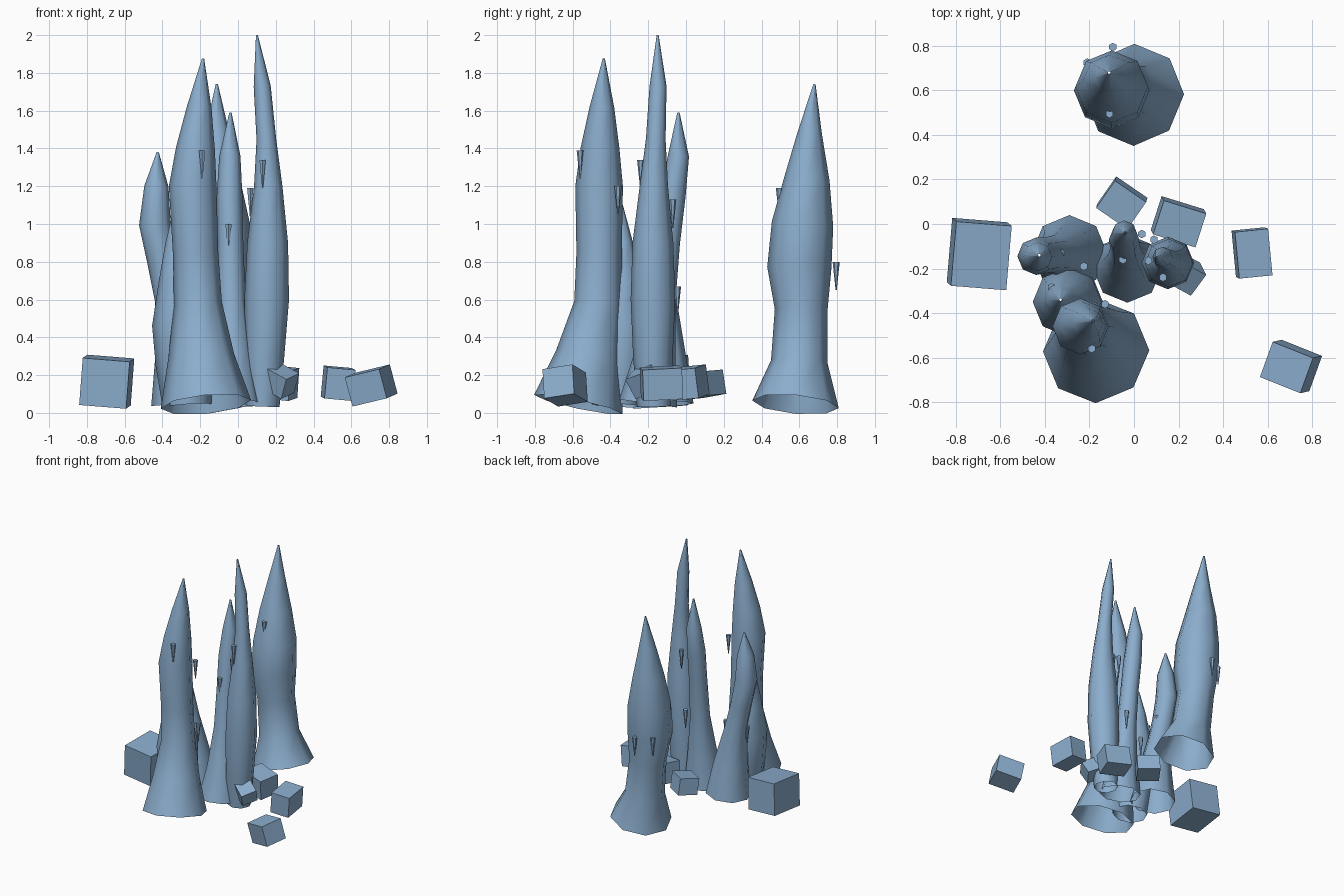
import bpy, bmesh, math
from mathutils import Vector, Euler

if "Cube" in bpy.data.objects:
    bpy.data.objects.remove(bpy.data.objects["Cube"])

stone = bpy.data.materials.new("blue_stone")
stone.diffuse_color = (0.26, 0.42, 0.61, 1)
stone.use_nodes = True
stone.node_tree.nodes["Principled BSDF"].inputs["Base Color"].default_value = stone.diffuse_color


def finish(name, bm, smooth=False):
    me = bpy.data.meshes.new(name)
    bm.to_mesh(me)
    bm.free()
    me.materials.append(stone)
    for p in me.polygons:
        p.use_smooth = smooth
    ob = bpy.data.objects.new(name, me)
    bpy.context.collection.objects.link(ob)
    return ob


def spire(name, rings, sides=8):
    """Hollow eight-sided tube through (z, x, y, radius) rings, square to its path."""
    bm = bmesh.new()
    pts = [Vector((x, y, z)) for z, x, y, r in rings]
    loops = []
    for i, c in enumerate(pts):
        t = (pts[min(i + 1, len(pts) - 1)] - pts[max(i - 1, 0)]).normalized()
        turn = Vector((0, 0, 1)).rotation_difference(t)
        loop = []
        for k in range(sides):
            a = 2 * math.pi * k / sides
            off = Vector((math.cos(a), math.sin(a), 0)) * rings[i][3]
            loop.append(bm.verts.new(c + turn @ off))
        loops.append(loop)
    for lo, hi in zip(loops, loops[1:]):
        for k in range(sides):
            n = (k + 1) % sides
            bm.faces.new((lo[k], lo[n], hi[n], hi[k]))
    return finish(name, bm, True)


def thorn(name, x, y, top, length=0.15):
    """Small cone hanging point down."""
    bm = bmesh.new()
    bmesh.ops.create_cone(bm, cap_ends=True, segments=6, radius1=0.003,
                          radius2=0.019, depth=length)
    bmesh.ops.translate(bm, verts=bm.verts, vec=(x, y, top - length / 2))
    return finish(name, bm)


def rock(name, loc, size, rot):
    bm = bmesh.new()
    bmesh.ops.create_cube(bm, size=1)
    bmesh.ops.scale(bm, verts=bm.verts, vec=size)
    bmesh.ops.rotate(bm, verts=bm.verts, matrix=Euler(rot).to_matrix())
    bmesh.ops.translate(bm, verts=bm.verts, vec=loc)
    return finish(name, bm)


# Leaning spires
spire("front_spire", [
    (.045, -.17, -.57, .24), (.3, -.195, -.515, .175), (.58, -.212, -.465, .127),
    (.85, -.225, -.46, .12), (1.2, -.24, -.46, .126), (1.4, -.225, -.455, .103),
    (1.62, -.205, -.445, .065), (1.875, -.185, -.435, .006)])
spire("back_spire", [
    (.045, 0, .58, .23), (.27, -.05, .6, .15), (.55, -.085, .61, .14),
    (.77, -.1, .6, .17), (1.0, -.1, .617, .163), (1.24, -.11, .64, .12),
    (1.48, -.11, .655, .065), (1.74, -.112, .68, .006)])
spire("tall_spire", [
    (.035, .13, -.17, .09), (.3, .14, -.175, .105), (.6, .152, -.175, .118),
    (.9, .157, -.175, .108), (1.2, .16, -.17, .075), (1.45, .15, -.16, .052),
    (1.73, .128, -.148, .045), (2.0, .1, -.15, .005)])
spire("middle_spire", [
    (.05, -.03, -.2, .155), (.3, -.03, -.165, .11), (.6, -.035, -.13, .075),
    (.9, -.04, -.1, .068), (1.15, -.045, -.07, .068), (1.36, -.043, -.04, .056),
    (1.59, -.04, -.04, .006)])
spire("left_spire", [
    (.05, -.29, -.13, .17), (.3, -.31, -.13, .13), (.6, -.355, -.135, .085),
    (.8, -.4, -.14, .08), (1.0, -.44, -.145, .084), (1.2, -.432, -.147, .064),
    (1.38, -.425, -.14, .006)])
spire("short_spire", [
    (.04, -.27, -.37, .13), (.25, -.285, -.36, .15), (.47, -.3, -.35, .155),
    (.7, -.31, -.345, .11), (.9, -.325, -.34, .06), (1.1, -.33, -.34, .006)])

# Hanging thorns on the spire sides: x, y, top height
for i, (x, y, z) in enumerate([
        (-.19, -.56, 1.39), (-.13, -.36, 1.2), (.13, -.24, 1.34),
        (.065, -.165, 1.19), (.09, -.07, 1.13), (-.05, -.16, 1.0),
        (.035, -.045, .67), (-.11, .495, 1.19), (-.095, .795, .8),
        (-.21, .725, .8), (-.37, -.285, .8), (-.33, -.13, .8),
        (-.225, -.19, .6), (-.41, -.2, .6)]):
    thorn(f"thorn_{i + 1}", x, y, z)

# Loose rocks on the ground: centre, size, rotation
for i, (loc, size, rot) in enumerate([
        ((-.695, -.135, .165), (.25, .29, .25), (.06, .08, -.08)),
        ((.53, -.13, .157), (.15, .21, .165), (.05, .09, .1)),
        ((.705, -.64, .145), (.2, .17, .16), (.15, -.22, -.38)),
        ((-.055, .095, .15), (.17, .15, .13), (.15, .05, -.6)),
        ((.2, .01, .16), (.2, .16, .16), (.1, .1, -.3)),
        ((.225, -.22, .17), (.13, .12, .12), (.3, .45, -.5))]):
    rock(f"rock_{i + 1}", loc, size, rot)
